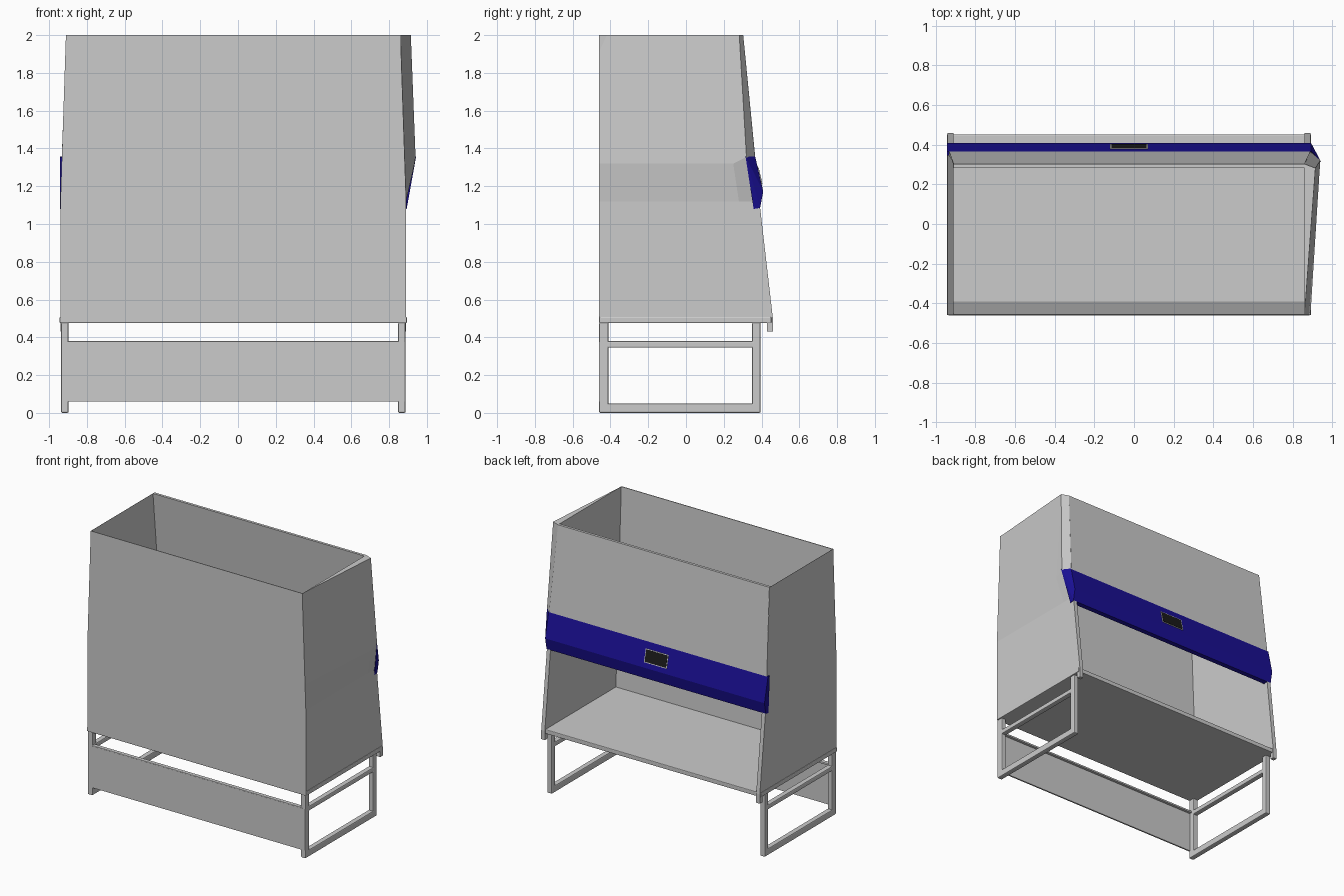
import bpy, bmesh
from mathutils import Vector

if "Cube" in bpy.data.objects:
    bpy.data.objects.remove(bpy.data.objects["Cube"])

XL, XR = -0.94, 0.89      # outer side planes
IL, IR = -0.91, 0.86      # inner side planes


def material(name, rgb):
    m = bpy.data.materials.new(name)
    m.diffuse_color = (*rgb, 1)
    m.use_nodes = True
    m.node_tree.nodes["Principled BSDF"].inputs["Base Color"].default_value = m.diffuse_color
    return m


def mesh(name, verts, faces, mat=None, bevel=0):
    bm = bmesh.new()
    vs = [bm.verts.new(v) for v in verts]
    for f in faces:
        bm.faces.new([vs[i] for i in f])
    bmesh.ops.recalc_face_normals(bm, faces=bm.faces)
    me = bpy.data.meshes.new(name)
    bm.to_mesh(me)
    bm.free()
    ob = bpy.data.objects.new(name, me)
    bpy.context.collection.objects.link(ob)
    if mat:
        me.materials.append(mat)
    if bevel:
        b = ob.modifiers.new("edge_rounding", "BEVEL")
        b.width, b.segments = bevel, 2
    return ob


def loft(name, a, b, mat=None, bevel=0):
    """Solid between two matching planar loops."""
    n = len(a)
    faces = [list(range(n)), list(range(n, 2 * n))]
    faces += [[i, (i + 1) % n, n + (i + 1) % n, n + i] for i in range(n)]
    return mesh(name, list(a) + list(b), faces, mat, bevel)


def extrude_x(name, yz, x0, x1, mat=None, bevel=0):
    return loft(name, [(x0, y, z) for y, z in yz], [(x1, y, z) for y, z in yz], mat, bevel)


def box(name, x0, x1, y0, y1, z0, z1, mat=None, bevel=0):
    return extrude_x(name, [(y0, z0), (y1, z0), (y1, z1), (y0, z1)], x0, x1, mat, bevel)


blue = material("blue_paint", (0.01, 0.005, 0.30))
black = material("screen_black", (0.01, 0.01, 0.01))

# Work floor and rim
box("work_floor", XL - 0.004, XR + 0.004, -0.46, 0.452, 0.475, 0.508, bevel=0.005)

# Walls away from the operator opening
loft("rear_wall",
     [(XL, -0.46, 0.5), (XR, -0.46, 0.5), (XR, -0.46, 1.12), (IR, -0.46, 2), (IL, -0.46, 2), (XL, -0.46, 1.12)],
     [(XL, -0.455, 0.5), (XR, -0.455, 0.5), (XR, -0.455, 1.12), (IR, -0.455, 2), (IL, -0.455, 2), (XL, -0.455, 1.12)])
mesh("inner_rear_liner",
     [(IL, -0.39, 0.508), (IR, -0.39, 0.508), (IR, -0.454, 1.995), (IL, -0.454, 1.995)], [[0, 1, 2, 3]])

# Side walls: straight lower part on both sides
lower = [(-0.46, 0.5), (0.445, 0.5), (0.385, 1.12), (-0.46, 1.12)]
extrude_x("left_lower_wall", lower, XL, IL)
extrude_x("right_lower_wall", lower, IR, XR)

# Left upper wall tapers inward
upper = [(-0.46, 1.12), (0.385, 1.12), (0.365, 1.355), (0.30, 2), (-0.46, 2)]
loft("left_upper_wall",
     [(IL, y, z) for y, z in upper],
     [(XL + 0.029 * (z - 1.12) / 0.88, y, z) for y, z in upper])

# Right upper wall flares outward toward the opening side
mesh("right_upper_wall", [
    (XR, -0.46, 1.12), (XR, 0.28, 1.12), (0.935, 0.25, 1.32), (0.883, -0.46, 1.32),
    (XR, 0.37, 1.12), (0.94, 0.32, 1.355), (0.915, 0.282, 2), (IR, -0.46, 2),
    (XR, 0.365, 1.355), (IR, 0.303, 2), (XR, 0.385, 1.12)],
    [[0, 1, 2, 3], [1, 4, 5, 2], [3, 2, 6, 7], [2, 5, 6], [5, 8, 9, 6],
     [6, 9, 7], [4, 10, 8, 5]])
extrude_x("right_inner_liner", upper, IR, IR + 0.003)

# Upper panel over the opening, with folded top rim
loft("upper_front_panel",
     [(IL, 0.303, 2), (IR, 0.303, 2), (XR, 0.367, 1.35), (XL + 0.007, 0.367, 1.35)],
     [(IL, 0.283, 2), (IR, 0.283, 2), (XR, 0.347, 1.35), (XL + 0.007, 0.347, 1.35)])

# Blue control band and its flared end
extrude_x("control_band",
          [(0.366, 1.357), (0.409, 1.172), (0.392, 1.085), (0.36, 1.08), (0.345, 1.355)],
          XL - 0.003, XR + 0.003, blue)
mesh("control_band_end",
     [(0.943, 0.315, 1.358), (XR + 0.003, 0.366, 1.358), (XR + 0.003, 0.409, 1.172),
      (XR + 0.003, 0.392, 1.085), (XR + 0.003, 0.358, 1.08)],
     [[0, 1, 2], [0, 2, 3], [0, 3, 4], [0, 4, 1]], blue)

# Display on the band
p, q = Vector((0, 0.366, 1.357)), Vector((0, 0.409, 1.172))
out = Vector((0, 0.974, 0.226))


def on_band(name, x0, x1, t0, t1, height, mat):
    lo = [p.lerp(q, t) + Vector((x, 0, 0)) for x, t in ((x0, t0), (x1, t0), (x1, t1), (x0, t1))]
    loft(name, lo, [v + out * height for v in lo], mat)


on_band("display_frame", -0.12, 0.07, 0.28, 0.80, 0.003, None)
on_band("display_screen", -0.114, 0.064, 0.31, 0.77, 0.005, black)

# Sloped posts beside the opening, running below the floor
post = [(0.37, 1.09), (0.392, 1.09), (0.46, 0.5), (0.46, 0.43), (0.43, 0.43), (0.43, 0.52)]
for side, x0, x1 in (("left", XL, IL), ("right", IR, XR)):
    extrude_x(side + "_opening_post", post, x0, x1)

# Stand: one rectangular frame per side
for side, x0, x1 in (("left", -0.937, -0.897), ("right", 0.847, 0.887)):
    box(side + "_rear_leg", x0, x1, -0.46, -0.41, 0, 0.478, bevel=0.007)
    box(side + "_front_leg", x0, x1, 0.35, 0.395, 0, 0.478, bevel=0.007)
    box(side + "_foot_bar", x0, x1, -0.455, 0.39, 0, 0.05, bevel=0.007)
    box(side + "_upper_bar", x0, x1, -0.455, 0.39, 0.345, 0.38, bevel=0.007)

# Closing panel of the stand with a small top fold
box("stand_panel", -0.935, 0.885, -0.461, -0.45, 0.06, 0.375)
box("stand_panel_fold", -0.90, 0.85, -0.46, -0.43, 0.365, 0.38, bevel=0.004)
